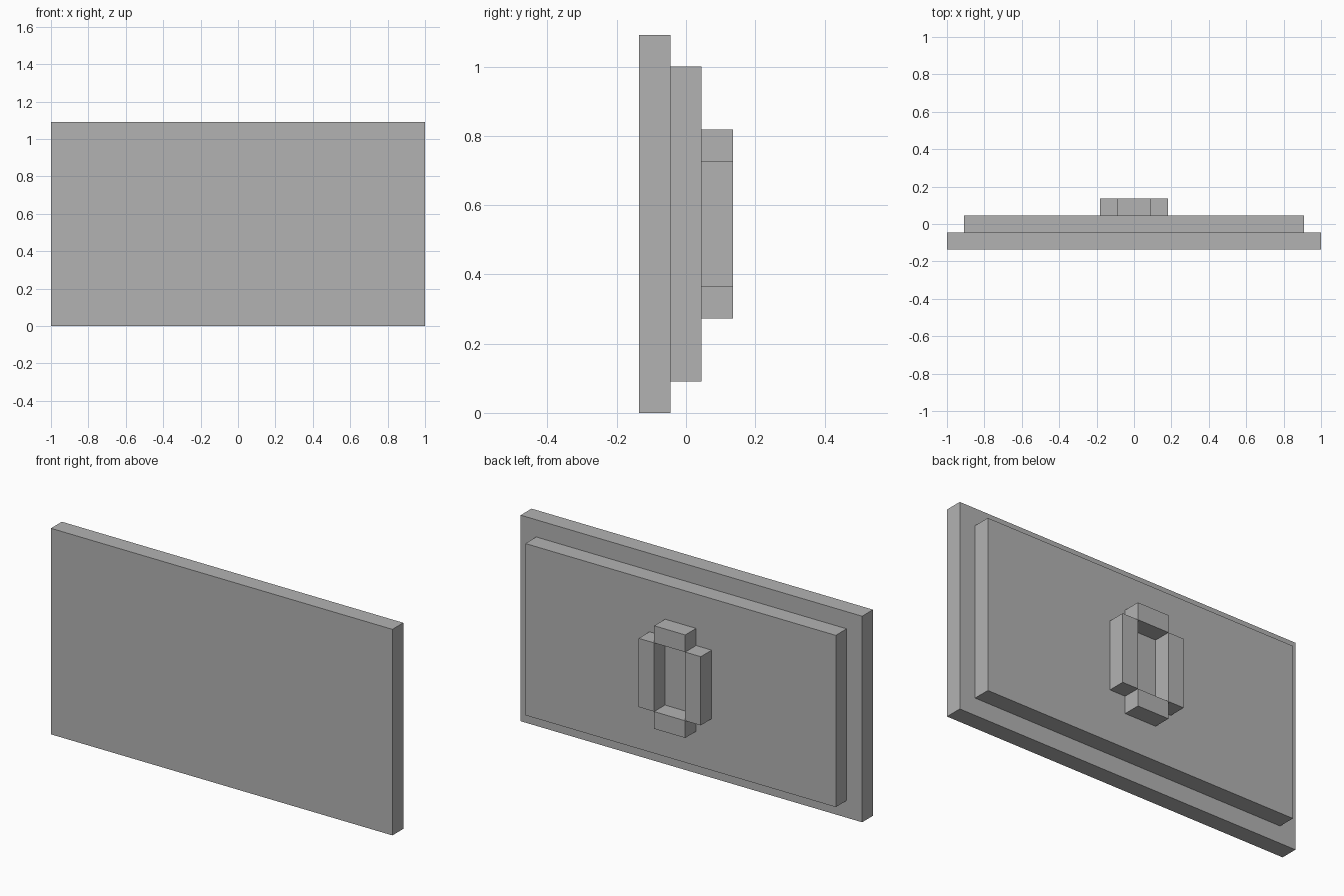
import bpy

cube = bpy.data.objects.get("Cube")
if cube:
    bpy.data.objects.remove(cube, do_unlink=True)

U = 2 / 22  # every part sits on a grid of this step

grey = bpy.data.materials.new("plain grey")
grey.use_nodes = True
grey.diffuse_color = (0.45, 0.45, 0.45, 1)
grey.node_tree.nodes["Principled BSDF"].inputs["Base Color"].default_value = grey.diffuse_color


def block(name, x, layer, z, width, height):
    """Block one step deep; x and z are its centre, in grid steps."""
    bpy.ops.mesh.primitive_cube_add(size=1)
    ob = bpy.context.object
    ob.name = name
    for v in ob.data.vertices:
        v.co.x = (v.co.x * width + x) * U
        v.co.y = (v.co.y + layer) * U
        v.co.z = (v.co.z * height + z) * U
    ob.data.materials.append(grey)
    return ob


# Stepped panel, large at the front and smaller behind
block("front_panel", 0, -1, 6, 22, 12)
block("back_panel", 0, 0, 6, 20, 10)

# Raised ring of four bars on the back
for side, s in (("left", 1), ("right", -1)):
    block(f"ring_{side}_bar", s * 1.5, 1, 6, 1, 4)
for end, s in (("top", 1), ("bottom", -1)):
    block(f"ring_{end}_bar", 0, 1, 6 + s * 2.5, 2, 1)
